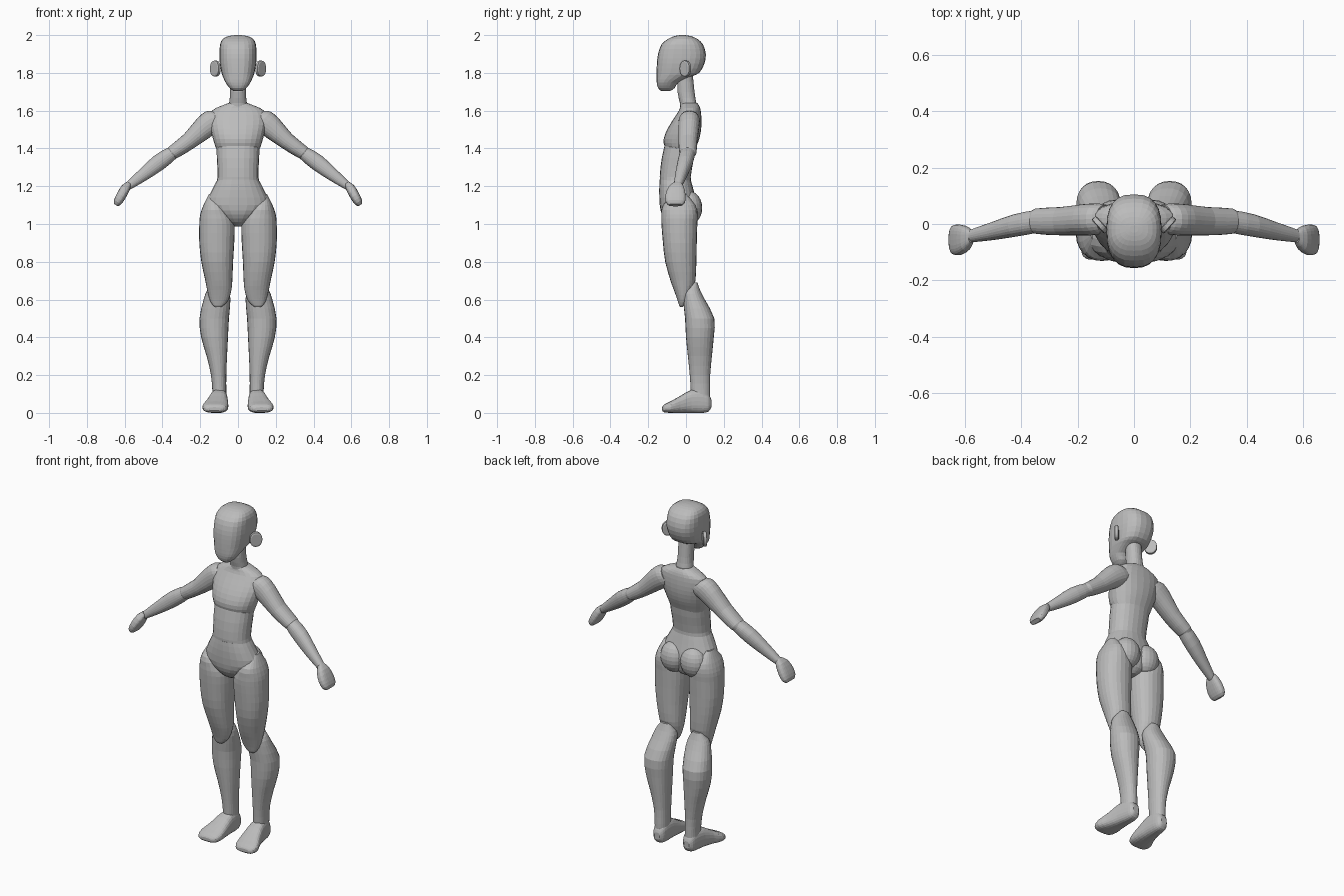
import bpy, bmesh, math
from mathutils import Vector, Matrix

grey = bpy.data.materials.new("light_grey")
grey.diffuse_color = (0.5, 0.5, 0.5, 1)

X, Y, Z = Vector((1, 0, 0)), Vector((0, 1, 0)), Vector((0, 0, 1))


def finish(name, bm, mirror):
    bmesh.ops.recalc_face_normals(bm, faces=bm.faces)
    mesh = bpy.data.meshes.new(name)
    bm.to_mesh(mesh)
    bm.free()
    mesh.materials.append(grey)
    ob = bpy.data.objects.new(name, mesh)
    bpy.context.collection.objects.link(ob)
    if mirror:
        ob.modifiers.new("mirror", 'MIRROR').use_mirror_merge = False
    return ob


def spline(rows, steps):
    """Smooth curve through all section rows."""
    out = []
    for i in range(len(rows) - 1):
        p0, p1, p2, p3 = (rows[max(0, min(len(rows) - 1, i + k))] for k in (-1, 0, 1, 2))
        for s in range(steps):
            t = s / steps
            out.append([0.5 * (2 * b + (c - a) * t + (2 * a - 5 * b + 4 * c - d) * t * t
                               + (3 * b - a - 3 * c + d) * t ** 3)
                        for a, b, c, d in zip(p0, p1, p2, p3)])
    return out + [list(rows[-1])]


def loft(name, rows, u, v, mirror=True, square=2.2, sides=24, steps=2):
    """Skin rounded rings; each row is centre x, y, z and the radii along u and v."""
    bm = bmesh.new()
    rings = []

    def power(c):
        return math.copysign(abs(c) ** (2 / square), c)

    for x, y, z, a, b in spline(rows, steps):
        ring = []
        for k in range(sides):
            w = 2 * math.pi * k / sides
            ring.append(bm.verts.new(Vector((x, y, z)) + u * (a * power(math.cos(w)))
                                     + v * (b * power(math.sin(w)))))
        rings.append(ring)
    for r, q in zip(rings, rings[1:]):
        for k in range(sides):
            j = (k + 1) % sides
            bm.faces.new((r[k], r[j], q[j], q[k]))
    bm.faces.new(rings[0])
    bm.faces.new(rings[-1])
    return finish(name, bm, mirror)


def upright(name, rows, **kw):
    """Rows of z, x range, y range."""
    return loft(name, [((a + b) / 2, (c + d) / 2, z, (b - a) / 2, (d - c) / 2)
                       for z, a, b, c, d in rows], X, Y, **kw)


def trunk(name, rows, **kw):
    """Centred rows of z, half width, front y, back y."""
    return upright(name, [(z, -w, w, f, b) for z, w, f, b in rows], mirror=False, **kw)


def slanted(degrees):
    t = math.radians(degrees)
    return Vector((math.cos(t), 0, math.sin(t)))


# Head and neck
trunk("head", [(1.703, .022, -.13, -.085), (1.72, .045, -.148, -.06), (1.75, .066, -.155, -.04),
               (1.78, .08, -.156, .025), (1.80, .087, -.156, .07), (1.85, .096, -.154, .098),
               (1.90, .098, -.148, .105), (1.95, .095, -.13, .09), (1.98, .08, -.095, .06),
               (1.995, .05, -.06, .025), (2.0, .015, -.03, -.005)], square=2.6)
trunk("neck", [(1.6, .06, -.03, .07), (1.64, .047, -.032, .055), (1.7, .042, -.045, .045),
               (1.8, .043, -.045, .035)])

# Ears: thin oval plates swept backwards
out, face = Vector((.67, .74, 0)), Vector((.74, -.67, 0))
loft("ear", [(*(Vector((.12, -.003, 1.823)) + face * d), .035 * s, .043 * s)
             for d, s in ((-.011, .8), (-.008, .97), (.008, .97), (.011, .8))], out, Z, steps=1)

# Trunk
trunk("ribcage", [(1.385, .108, -.09, .045), (1.41, .12, -.113, .055), (1.45, .132, -.118, .07),
                  (1.5, .145, -.1, .08), (1.55, .152, -.07, .082), (1.6, .138, -.038, .078),
                  (1.625, .09, -.03, .07), (1.64, .05, -.025, .06)])
trunk("waist", [(1.45, .115, -.105, .055), (1.35, .112, -.128, .042), (1.25, .108, -.139, .025),
                (1.19, .122, -.135, .03)])
trunk("pelvis", [(1.235, .109, -.139, .025), (1.18, .138, -.142, .04), (1.1, .168, -.139, .06),
                 (1.05, .115, -.128, .055), (1.01, .06, -.1, .04), (.988, .02, -.06, .01)])

# Buttocks
bm = bmesh.new()
bmesh.ops.create_uvsphere(bm, u_segments=20, v_segments=12, radius=1,
                          matrix=Matrix.Translation((.065, .018, 1.085))
                          @ Matrix.Diagonal((.078, .068, .088, 1)))
finish("buttock", bm, True)

# Legs
upright("thigh", [(1.16, .12, .153, -.06, 0), (1.1, .07, .183, -.122, .05), (1.05, .035, .2, -.13, .062),
                  (1.0, .018, .205, -.13, .06), (.9, .02, .205, -.122, .057), (.8, .026, .194, -.11, .055),
                  (.7, .03, .173, -.082, .05), (.65, .035, .163, -.064, .036), (.6, .05, .15, -.046, .015),
                  (.572, .073, .135, -.037, -.005), (.56, .09, .12, -.03, -.018)])
upright("shin", [(.69, .08, .13, .03, .06), (.65, .05, .163, -.01, .075), (.6, .04, .182, -.015, .1),
                 (.5, .048, .204, -.005, .15), (.4, .053, .195, 0, .147), (.3, .058, .166, .01, .137),
                 (.2, .062, .143, .02, .128), (.12, .062, .136, .025, .128), (.09, .062, .136, .025, .128)])
feet = [(.134, .08, .115, .03, .07), (.12, .065, .13, .008, .1), (.09, .058, .138, 0, .122),
        (.03, .055, .15, 0, .122), (-.03, .052, .168, 0, .09), (-.08, .052, .188, 0, .062),
        (-.115, .065, .18, .003, .045), (-.126, .09, .16, .012, .03)]
loft("foot", [((a + b) / 2, y, (c + d) / 2, (b - a) / 2, (d - c) / 2) for y, a, b, c, d in feet],
     X, Z, square=2.7)

# Arms
loft("upper_arm", [(.1, .018, 1.555, .055, .05), (.13, .017, 1.545, .065, .056), (.18, .015, 1.51, .06, .055),
                   (.26, .01, 1.438, .045, .05), (.345, .01, 1.378, .037, .045),
                   (.368, .01, 1.363, .022, .028)], slanted(51), Y)
loft("forearm", [(.325, .01, 1.39, .02, .028), (.35, .008, 1.375, .036, .04), (.42, -.005, 1.325, .043, .04),
                 (.5, -.025, 1.262, .034, .032), (.575, -.042, 1.205, .022, .023),
                 (.59, -.046, 1.193, .018, .02)], slanted(53), Y)
loft("hand", [(.576, -.045, 1.218, .012, .02), (.594, -.052, 1.192, .024, .042),
              (.618, -.056, 1.15, .026, .054), (.637, -.056, 1.116, .022, .051),
              (.646, -.056, 1.1, .012, .036)], slanted(31), Y, square=2.7)
